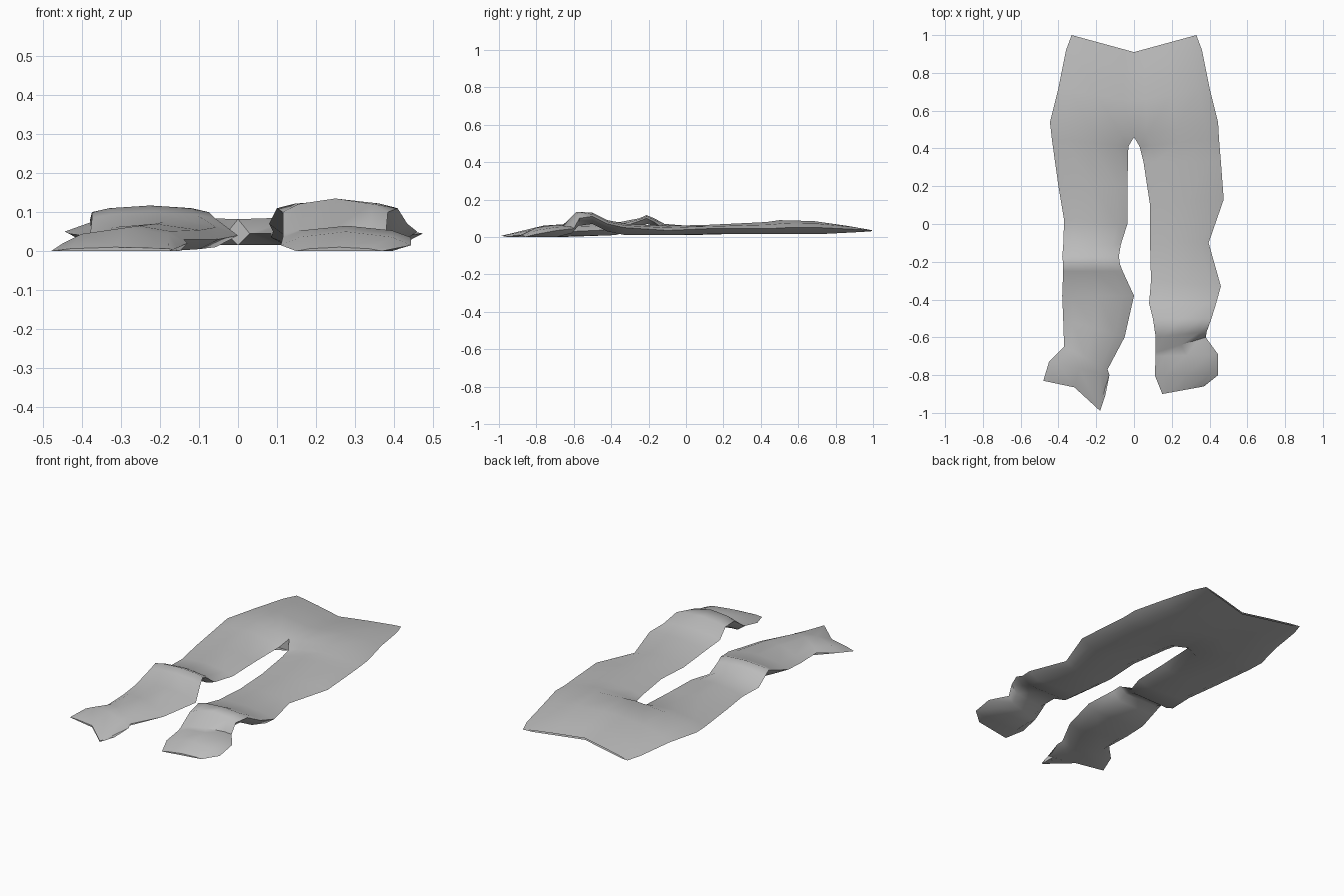
import bpy
import bmesh
from mathutils import Vector

cube = bpy.data.objects.get("Cube")
if cube:
    bpy.data.objects.remove(cube, do_unlink=True)

# One plain fabric colour
fabric = bpy.data.materials.new("grey fabric")
fabric.use_nodes = True
grey = (0.5, 0.5, 0.5, 1)
fabric.diffuse_color = grey
shader = next(n for n in fabric.node_tree.nodes if n.type == "BSDF_PRINCIPLED")
shader.inputs["Base Color"].default_value = grey
shader.inputs["Roughness"].default_value = 0.8

# Each row: inner x, inner y, outer x, outer y, side height, crown, underside
left_leg = [
    (.15, -.90, .37, -.86, 0, .01, 0),
    (.11, -.80, .445, -.80, .015, .05, 0),
    (.115, -.70, .445, -.69, .035, .065, 0),
    (.115, -.68, .38, -.60, .045, .06, .02),
    (.115, -.60, .385, -.57, .1, .135, .06),
    (.10, -.50, .41, -.50, .11, .13, .07),
    (.08, -.42, .435, -.42, .07, .09, .03),
    (.09, -.30, .46, -.33, .05, .07, .01),
    (.085, -.10, .395, -.10, .035, .06, .01),
    (.085, .10, .475, .13, .045, .065, .015),
    (.05, .33, .46, .33, .045, .075, .015),
    (.03, .41, .45, .45, .045, .08, .015),
]
right_leg = [
    (-.15, -.90, -.48, -.83, 0, .01, 0),
    (-.13, -.80, -.45, -.73, .02, .06, 0),
    (-.14, -.77, -.37, -.65, .03, .065, 0),
    (-.05, -.60, -.375, -.50, .03, .07, .005),
    (0, -.38, -.38, -.38, .04, .075, .01),
    (-.06, -.25, -.375, -.25, .085, .1, .04),
    (-.075, -.21, -.375, -.21, .1, .117, .07),
    (-.08, -.17, -.38, -.17, .08, .1, .06),
    (-.07, -.11, -.375, -.12, .035, .07, .02),
    (-.035, 0, -.37, .02, .035, .06, .01),
    (-.035, .20, -.40, .20, .04, .065, .015),
    (-.03, .41, -.435, .45, .045, .075, .015),
]
# Half of the hips, from crotch to waist, shared by both sides
hips = [
    (0, .46, .445, .54, .05, .09, .015),
    (0, .65, .4, .72, .05, .085, .015),
    (0, .80, .36, .92, .04, .06, .025),
    (0, .91, .33, 1, .035, .04, .03),
]

ACROSS = (0, .15, .5, .85, 1)
LEG_DOME = (0, .6, 1, .6, 0)
HIP_DOME = (.8, .85, 1, .6, 0)


def section(bm, row, dome, side=1, tip=0):
    """Domed top from inner to outer side, then the flat underside back."""
    xi, yi, xo, yo, edge, crown, under = row
    inner, outer = Vector((xi * side, yi, 0)), Vector((xo * side, yo, 0))
    points = [inner.lerp(outer, t) for t in ACROSS]
    points[1].y -= tip
    points[1].x += tip * side * .2
    top = [p + Vector((0, 0, edge + (crown - edge) * d))
           for p, d in zip(points, dome)]
    bottom = [p + Vector((0, 0, under)) for p in points[:-1]]
    if dome is LEG_DOME:
        bottom[0] = top[0].copy()
    return [bm.verts.new(p) for p in top + bottom[::-1]]


def loft(bm, leg, side, tip):
    """Skin one trouser leg and its half of the hips."""
    rings = [section(bm, r, LEG_DOME, 1, tip if i == 0 else 0)
             for i, r in enumerate(leg)]
    rings += [section(bm, r, HIP_DOME, side) for r in hips]
    for a, b in zip(rings, rings[1:]):
        for i in range(len(a) - 1):
            bm.faces.new((a[i], a[i + 1], b[i + 1], b[i]))
    # Close the flattened cuff
    bm.faces.new(rings[0])
    return rings


bm = bmesh.new()
left = loft(bm, left_leg, 1, 0)
right = loft(bm, right_leg, -1, .1)
# Crotch gusset between the two legs
n = len(left_leg)
bm.faces.new((left[n - 1][0], left[n][0], right[n - 1][0], left[n][-1]))
bmesh.ops.remove_doubles(bm, verts=bm.verts, dist=.0005)
bmesh.ops.recalc_face_normals(bm, faces=bm.faces)

mesh = bpy.data.meshes.new("trousers")
bm.to_mesh(mesh)
bm.free()
mesh.materials.append(fabric)
trousers = bpy.data.objects.new("trousers", mesh)
bpy.context.collection.objects.link(trousers)

# Soft cloth shading with the hard creases kept
bpy.ops.object.select_all(action="DESELECT")
trousers.select_set(True)
bpy.context.view_layer.objects.active = trousers
bpy.ops.object.shade_smooth_by_angle(angle=.9)
